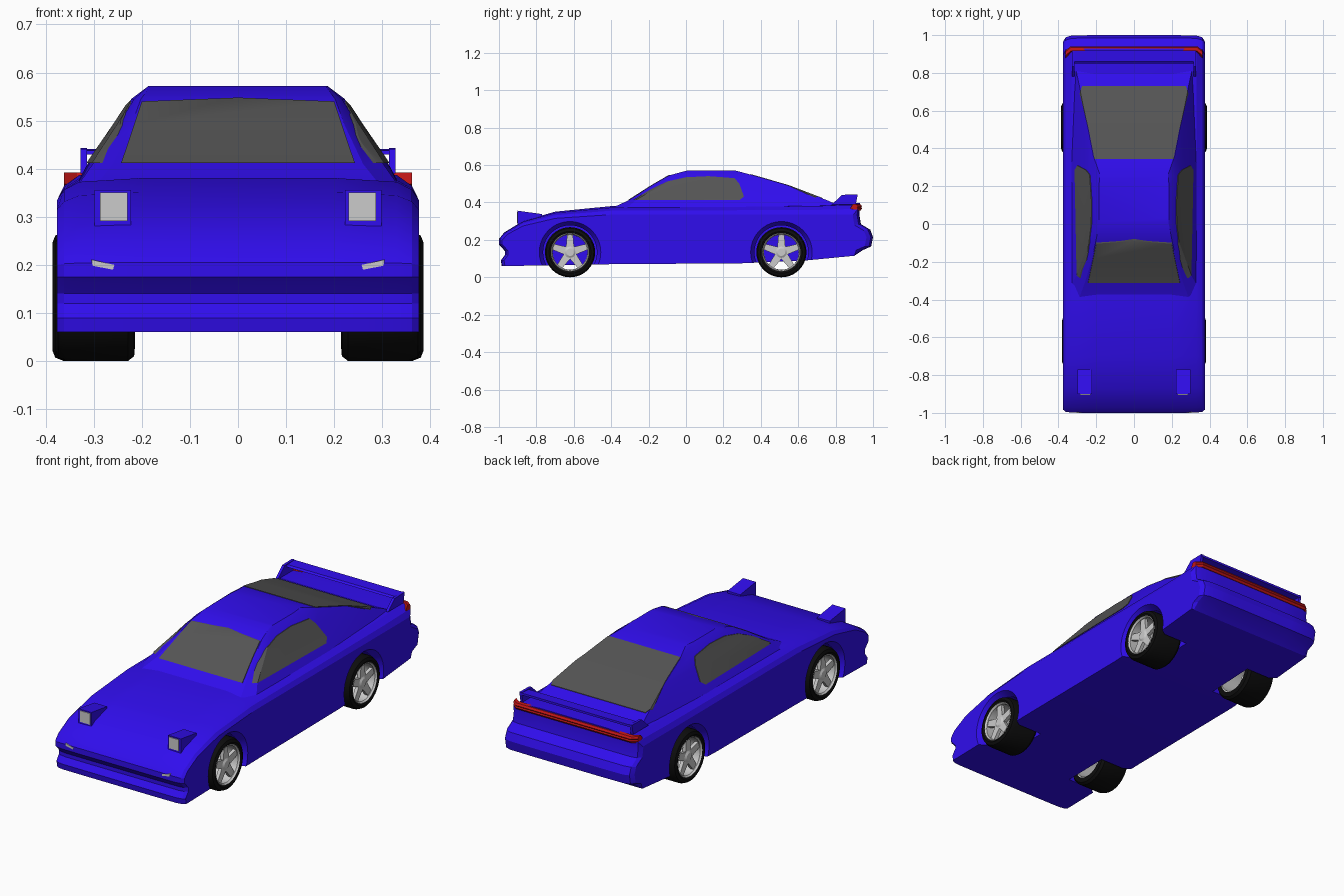
import bpy, bmesh
from math import sin, cos, pi, radians

if "Cube" in bpy.data.objects:
    bpy.data.objects.remove(bpy.data.objects["Cube"])


def material(name, rgb):
    m = bpy.data.materials.new(name)
    m.diffuse_color = (*rgb, 1)
    m.use_nodes = True
    m.node_tree.nodes["Principled BSDF"].inputs["Base Color"].default_value = m.diffuse_color
    return m


BLUE = material("blue_paint", (0.03, 0.004, 0.85))
GLASS = material("dark_glass", (0.09, 0.09, 0.09))
RUBBER = material("black_rubber", (0.004, 0.004, 0.004))
RED = material("red_lens", (0.55, 0.008, 0.008))


def loft(name, rings, mat=None, closed=False, inflate=0):
    """Bridge equal rings of points; cap the ends unless the loop is closed."""
    bm = bmesh.new()
    rows = [[bm.verts.new(p) for p in r] for r in rings]
    n = len(rows[0])
    pairs = list(zip(rows, rows[1:]))
    if closed:
        pairs.append((rows[-1], rows[0]))
    else:
        bm.faces.new(rows[0])
        bm.faces.new(rows[-1])
    for a, b in pairs:
        for i in range(n):
            j = (i + 1) % n
            bm.faces.new((a[i], a[j], b[j], b[i]))
    bmesh.ops.recalc_face_normals(bm, faces=bm.faces)
    if inflate:
        bm.normal_update()
        shifts = [(v, v.normal * inflate) for v in bm.verts]
        for v, d in shifts:
            v.co += d
    me = bpy.data.meshes.new(name)
    bm.to_mesh(me)
    bm.free()
    if mat:
        me.materials.append(mat)
    ob = bpy.data.objects.new(name, me)
    bpy.context.collection.objects.link(ob)
    return ob


def prism(name, pts, axis, a, b, mat=None):
    """Extrude a 2D outline along x (y,z), y (x,z) or z (x,y)."""
    put = {"x": lambda p, t: (t, p[0], p[1]),
           "y": lambda p, t: (p[0], t, p[1]),
           "z": lambda p, t: (p[0], p[1], t)}[axis]
    return loft(name, [[put(p, t) for p in pts] for t in (a, b)], mat)


def lathe(name, prof, cy, cz, side, mat=None, closed=False, n=40):
    """Revolve (x, radius) points round a sideways axis."""
    rings = [[(side * x, cy + r * cos(2 * pi * i / n), cz + r * sin(2 * pi * i / n))
              for i in range(n)] for x, r in prof]
    return loft(name, rings, mat, closed)


def boolean(ob, cutter, op):
    """Apply a boolean and discard the cutter."""
    mod = ob.modifiers.new("cut", "BOOLEAN")
    mod.object, mod.operation, mod.solver = cutter, op, "EXACT"
    cutter.hide_render = True
    dg = bpy.context.evaluated_depsgraph_get()
    me = bpy.data.meshes.new_from_object(ob.evaluated_get(dg))
    ob.modifiers.clear()
    ob.data = me
    bpy.data.objects.remove(cutter)


# Lower body: side profile (y, z at centre, z at flank) lofted across the width
profile = [(-.985, .06, .06), (-.99, .09, .09), (-.968, .12, .12), (-.968, .14, .14),
           (-.99, .165, .165), (-1, .175, .175), (-1, .205, .2), (-.972, .24, .23),
           (-.87, .303, .275), (-.7, .352, .315), (-.4, .382, .335), (.25, .387, .335),
           (.7, .392, .335), (.86, .4, .335), (.93, .398, .335), (.927, .335, .328),
           (.935, .285, .28), (.985, .255, .25), (1, .215, .215), (.99, .165, .165),
           (.945, .145, .145), (.9, .115, .115), (.64, .09, .09), (.3, .075, .075),
           (-.4, .07, .07)]


def section(x, k, pull):
    ring = []
    for y, zc, ze in profile:
        if y < -.9:
            y += pull * .5
        elif y > .9:
            y -= pull
        ring.append((x, y, zc + (ze - zc) * k))
    return ring


half = [(.376, 1, .035), (.362, .55, .012), (.33, .2, .002), (.2, .03, 0)]
body = loft("body", [section(-x, k, p) for x, k, p in half]
            + [section(x, k, p) for x, k, p in reversed(half)], BLUE)

# Wheel wells with bevelled arches, then tyres, rims and star spokes
ZW = .134
for end, cy, dx in (("front", -.62, -.006), ("rear", .51, 0)):
    for side, word in ((-1, "left"), (1, "right")):
        tag = f"{end}_{word}_"
        boolean(body, lathe("well_cutter", [(.2, .144), (.342, .144), (.385, .17)],
                            cy, ZW, side), "DIFFERENCE")
        tyre = [(.22, .1), (.222, .124), (.235, .134), (.362, .134), (.38, .127),
                (.386, .112), (.38, .102)]
        lathe(tag + "tyre", [(x + dx, r) for x, r in tyre], cy, ZW, side, RUBBER, True)
        rim = [(.225, .093), (.225, .104), (.379, .104), (.382, .1), (.374, .094)]
        lathe(tag + "rim", [(x + dx, r) for x, r in rim], cy, ZW, side, None, True)
        star = []
        for k in range(5):
            for r, d in ((.099, -9), (.099, 9), (.036, 36)):
                t = radians(90 + 72 * k + d)
                star.append((cy + r * cos(t), ZW + r * sin(t)))
        prism(tag + "spokes", star, "x", side * (.352 + dx), side * (.37 + dx))
        lathe(tag + "hub", [(.3 + dx, .03), (.37 + dx, .03), (.376 + dx, .02)],
              cy, ZW, side, None, n=20)

# Cabin: stacked outlines (x, y) for one half, mirrored
levels = [(.36, [(.30, -.42), (.337, -.33), (.34, .3), (.32, .87)]),
          (.41, [(.26, -.31), (.302, -.27), (.313, .3), (.295, .76)]),
          (.49, [(.222, -.185), (.25, -.13), (.258, .28), (.252, .55)]),
          (.545, [(.202, -.09), (.216, -.04), (.222, .25), (.215, .36)]),
          (.572, [(.182, .01), (.186, .03), (.186, .2), (.18, .26)])]
rings = [[(x, y, z) for x, y in pts] + [(-x, y, z) for x, y in reversed(pts)]
         for z, pts in levels]
loft("cabin", rings, BLUE)


# Windows: outlines cut from a slightly larger cabin skin
def window(name, pts, axis, a, b):
    pane = prism(name, pts, axis, a, b, GLASS)
    boolean(pane, loft("glass_cutter", rings, GLASS, inflate=.003), "INTERSECT")


window("windscreen", [(-.243, .412), (.243, .412), (.2, .54), (0, .548), (-.2, .54)],
       "y", -.5, .02)
window("rear_window", [(-.21, .345), (.21, .345), (.24, .5), (.288, .69), (.275, .73),
                       (-.275, .73), (-.288, .69), (-.24, .5)], "z", .4, .6)
door_glass = [(-.285, .412), (-.19, .47), (-.1, .513), (0, .535), (.12, .541), (.26, .53),
              (.285, .5), (.31, .432), (.285, .412)]
for s, word in ((-1, "left"), (1, "right")):
    window(word + "_side_window", door_glass, "x", s * .1, s * .4)

    # Pop-up headlights and front indicators
    prism(word + "_headlight_pod", [(-.9, .28), (-.9, .356), (-.77, .338), (-.77, .3)],
          "x", s * .223, s * .298, BLUE)
    prism(word + "_headlight_lens", [(s * x, z) for x, z in
          ((.23, .291), (.287, .291), (.287, .35), (.23, .35))], "y", -.904, -.89)
    prism(word + "_indicator", [(s * x, z) for x, z in
          ((.257, .2), (.305, .211), (.302, .198), (.26, .19))], "y", -1.001, -.97)

    # Spoiler end plates
    prism(word + "_spoiler_post", [(.78, .39), (.835, .441), (.918, .443), (.908, .39)],
          "x", s * .314, s * .328, BLUE)

# Spoiler blade and full-width tail light
prism("spoiler_blade", [(.85, .43), (.86, .438), (.918, .441), (.918, .43)],
      "x", -.325, .325, BLUE)
light = [(.9, .368), (.915, .392), (.934, .39), (.941, .38), (.937, .374), (.941, .368),
         (.934, .358)]
loft("tail_light", [[(x, y - d, z) for y, z in light] for x, d in
                    ((-.362, .022), (-.335, 0), (.335, 0), (.362, .022))], RED)

# Smooth gentle curves, keep creases sharp
for ob in bpy.context.scene.objects:
    ob.select_set(True)
    bpy.context.view_layer.objects.active = ob
bpy.ops.object.shade_smooth_by_angle(angle=radians(22))
